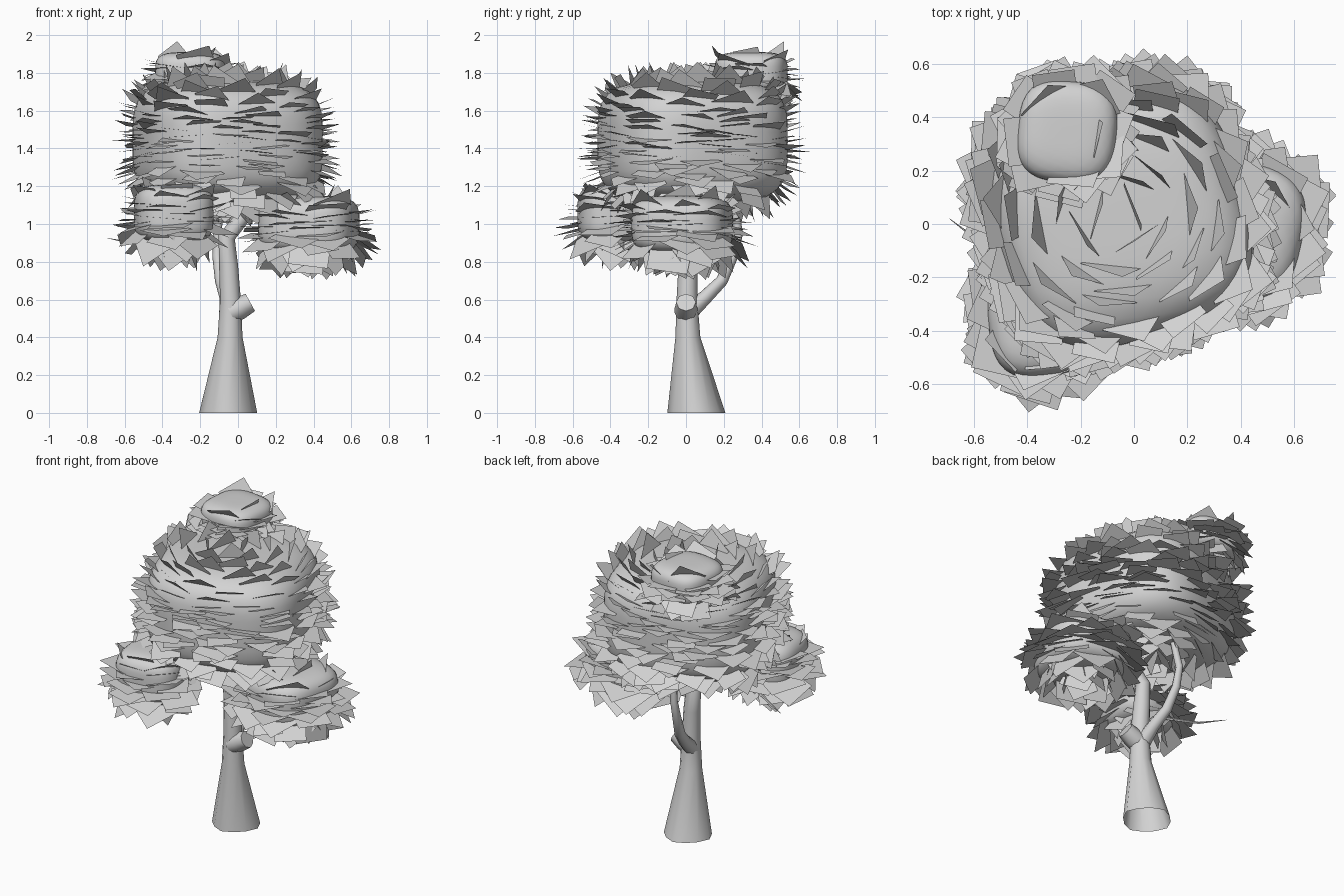
import bpy, bmesh, math, random
from mathutils import Vector, Matrix

random.seed(5)
if "Cube" in bpy.data.objects:
    bpy.data.objects.remove(bpy.data.objects["Cube"], do_unlink=True)

grey = bpy.data.materials.new("plain_grey")
grey.use_nodes = True
grey.diffuse_color = (0.65, 0.65, 0.65, 1)
grey.node_tree.nodes["Principled BSDF"].inputs["Base Color"].default_value = (0.65, 0.65, 0.65, 1)


def finish(name, bm, smooth=True):
    mesh = bpy.data.meshes.new(name)
    bm.to_mesh(mesh)
    bm.free()
    mesh.materials.append(grey)
    ob = bpy.data.objects.new(name, mesh)
    bpy.context.collection.objects.link(ob)
    for p in mesh.polygons:
        p.use_smooth = smooth
    return ob


def rounded_point(d, size):
    """Point on a rounded box in direction d, with its normal."""
    flat = (abs(d.x) ** 3 + abs(d.y) ** 3) ** (1 / 3)
    p = d / (flat ** 4 + d.z ** 4) ** 0.25
    flat = (abs(p.x) ** 3 + abs(p.y) ** 3) ** (1 / 3)
    n = Vector((p.x * abs(p.x) * flat / size[0], p.y * abs(p.y) * flat / size[1], p.z ** 3 / size[2]))
    return Vector([p[i] * size[i] for i in range(3)]), n.normalized()


def foliage(name, centre, size, turn, count, side, inset, sag):
    """Smooth mass with square leaves; sag above 1 gathers leaves low down."""
    place = Matrix.Translation(centre) @ Matrix.Rotation(math.radians(turn), 4, 'Z')
    bm = bmesh.new()
    bmesh.ops.create_icosphere(bm, subdivisions=4, radius=1)
    for v in bm.verts:
        v.co = place @ rounded_point(v.co.normalized(), size)[0]
    finish(name + "_mass", bm)
    # leaves stand out from the mass, sunk deeper on its upper part
    bm = bmesh.new()
    for i in range(count):
        z = 1 - 2 * ((i + 0.5) / count) ** (1 / sag)
        a = i * math.pi * (3 - math.sqrt(5)) + random.uniform(-0.25, 0.25)
        r = math.sqrt(1 - z * z)
        d = Vector((r * math.cos(a), r * math.sin(a), z))
        p, n = rounded_point(d, size)
        n = (n + d).normalized()
        p = p - n * inset * min(1, max(0, z + 0.5))
        east = Vector((-math.sin(a), math.cos(a), random.uniform(-0.12, 0.12)))
        east = (east - n * east.dot(n)).normalized()
        n = Matrix.Rotation(random.gauss(0, 0.1), 3, east) @ n
        spin = random.gauss(0, 0.45)
        h = side * random.uniform(0.85, 1.15) / math.sqrt(2)
        corners = []
        for q in range(4):
            t = spin + q * math.pi / 2
            corners.append(bm.verts.new(place @ (p + (east * math.cos(t) + n * math.sin(t)) * h)))
        bm.faces.new(corners)
    finish(name + "_leaves", bm, False)


def tube(name, path, sides=10, cap=False, flare=0.0):
    """Tube through (x, y, z, radius) rings, each square to the path."""
    bm = bmesh.new()
    pts = [Vector(p[:3]) for p in path]
    rings = []
    for i, p in enumerate(path):
        axis = (pts[min(i + 1, len(pts) - 1)] - pts[max(i - 1, 0)]).normalized()
        if flare and i < 2:
            axis = Vector((0, 0, 1))
        rot = Vector((0, 0, 1)).rotation_difference(axis)
        ring = []
        for s in range(sides):
            a = 2 * math.pi * s / sides
            r = p[3] * (1 + (flare * math.cos(4 * a) if i == 0 else 0))
            ring.append(bm.verts.new(pts[i] + rot @ Vector((r * math.cos(a), r * math.sin(a), 0))))
        rings.append(ring)
    for lo, hi in zip(rings, rings[1:]):
        for s in range(sides):
            t = (s + 1) % sides
            bm.faces.new((lo[s], lo[t], hi[t], hi[s]))
    if cap:
        bm.faces.new(rings[-1])
    ob = finish(name, bm)
    bpy.ops.object.select_all(action='DESELECT')
    ob.select_set(True)
    bpy.context.view_layer.objects.active = ob
    bpy.ops.object.shade_smooth_by_angle(angle=math.radians(60))


# trunk, open at the foot
tube("trunk", [(-0.052, 0.055, 0, 0.145), (-0.042, 0.01, 0.4, 0.066), (-0.04, 0.005, 0.6, 0.055),
               (-0.05, 0.01, 0.78, 0.05), (-0.06, 0.01, 0.93, 0.045),
               (0.02, 0, 1.03, 0.04), (0.12, 0, 1.2, 0.033)], 12, flare=0.06)

# branches
tube("back_branch", [(-0.05, 0.01, 0.53, 0.05), (-0.06, 0.1, 0.61, 0.038), (-0.09, 0.19, 0.7, 0.032),
                     (-0.11, 0.25, 0.83, 0.026), (-0.11, 0.28, 0.95, 0.022), (-0.08, 0.24, 1.2, 0.018)], 8)
tube("cut_stub", [(-0.04, 0, 0.53, 0.06), (0.01, 0, 0.555, 0.06), (0.065, 0, 0.585, 0.052)], 8, cap=True)
tube("thin_twig", [(-0.22, -0.25, 0.96, 0.012), (-0.4, -0.17, 0.91, 0.01),
                   (-0.56, -0.08, 0.9, 0.007), (-0.69, 0.02, 0.925, 0.001)], 5)

# foliage clumps
foliage("main_canopy", (-0.055, 0.035, 1.435), (0.475, 0.475, 0.325), 17, 290, 0.165, 0.02, 1.1)
foliage("front_right_clump", (-0.34, -0.365, 1.055), (0.205, 0.205, 0.155), 8, 65, 0.195, 0.06, 1.5)
foliage("left_clump", (0.375, -0.02, 0.995), (0.258, 0.258, 0.155), -12, 85, 0.2, 0.06, 1.5)
foliage("top_clump", (-0.25, 0.345, 1.80), (0.185, 0.19, 0.11), -6, 60, 0.16, 0.045, 1.8)
